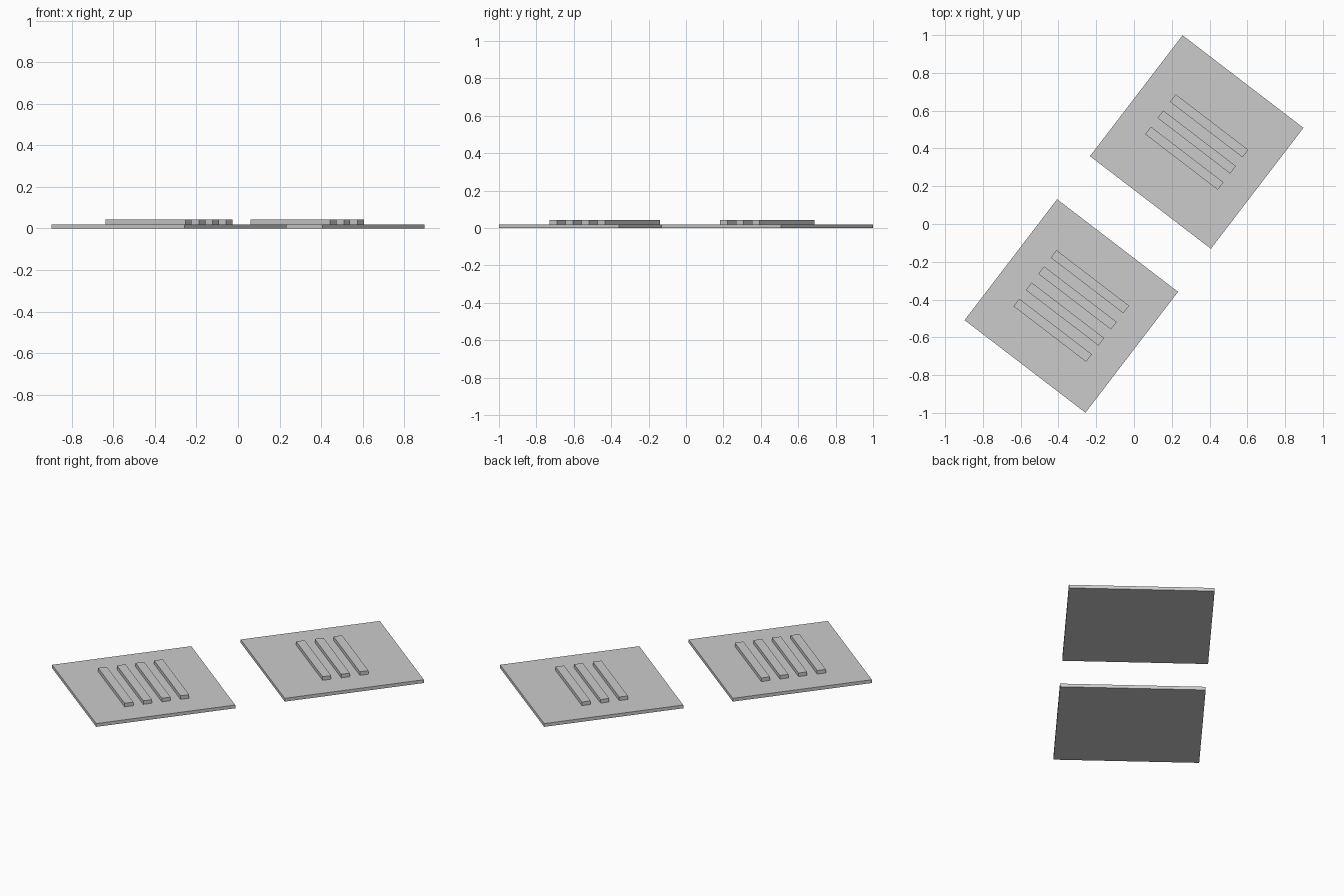
import bpy
import math
from mathutils import Matrix, Vector

cube = bpy.data.objects.get("Cube")
if cube:
    bpy.data.objects.remove(cube, do_unlink=True)

grey = bpy.data.materials.new("plain_grey")
grey.use_nodes = True
colour = (0.6, 0.6, 0.6, 1.0)
grey.diffuse_color = colour
grey.node_tree.nodes["Principled BSDF"].inputs["Base Color"].default_value = colour

SIDE = 0.806            # square plate side
THICK = 0.02            # plate thickness
BAR = (0.484, 0.05, 0.022)
STEP = 0.108            # spacing between bars
ANGLE = math.atan2(-0.49, 0.64)
TURN = Matrix.Rotation(ANGLE, 3, "Z")


def box(name, size, centre):
    bpy.ops.mesh.primitive_cube_add(size=1, location=centre, rotation=(0, 0, ANGLE))
    obj = bpy.context.object
    obj.name = name
    obj.scale = size
    bpy.ops.object.transform_apply(location=False, rotation=False, scale=True)
    obj.data.materials.append(grey)
    return obj


def ribbed_plate(name, centre, bars):
    # Square base with a centred row of raised bars
    box(name + "_plate", (SIDE, SIDE, THICK), centre + Vector((0, 0, THICK / 2)))
    for i in range(bars):
        offset = TURN @ Vector((0, (i - (bars - 1) / 2) * STEP, THICK + BAR[2] / 2))
        box(f"{name}_bar_{i + 1}", BAR, centre + offset)


spot = Vector((0.332, 0.434, 0))
ribbed_plate("back", spot, 3)
ribbed_plate("front", -spot, 4)
